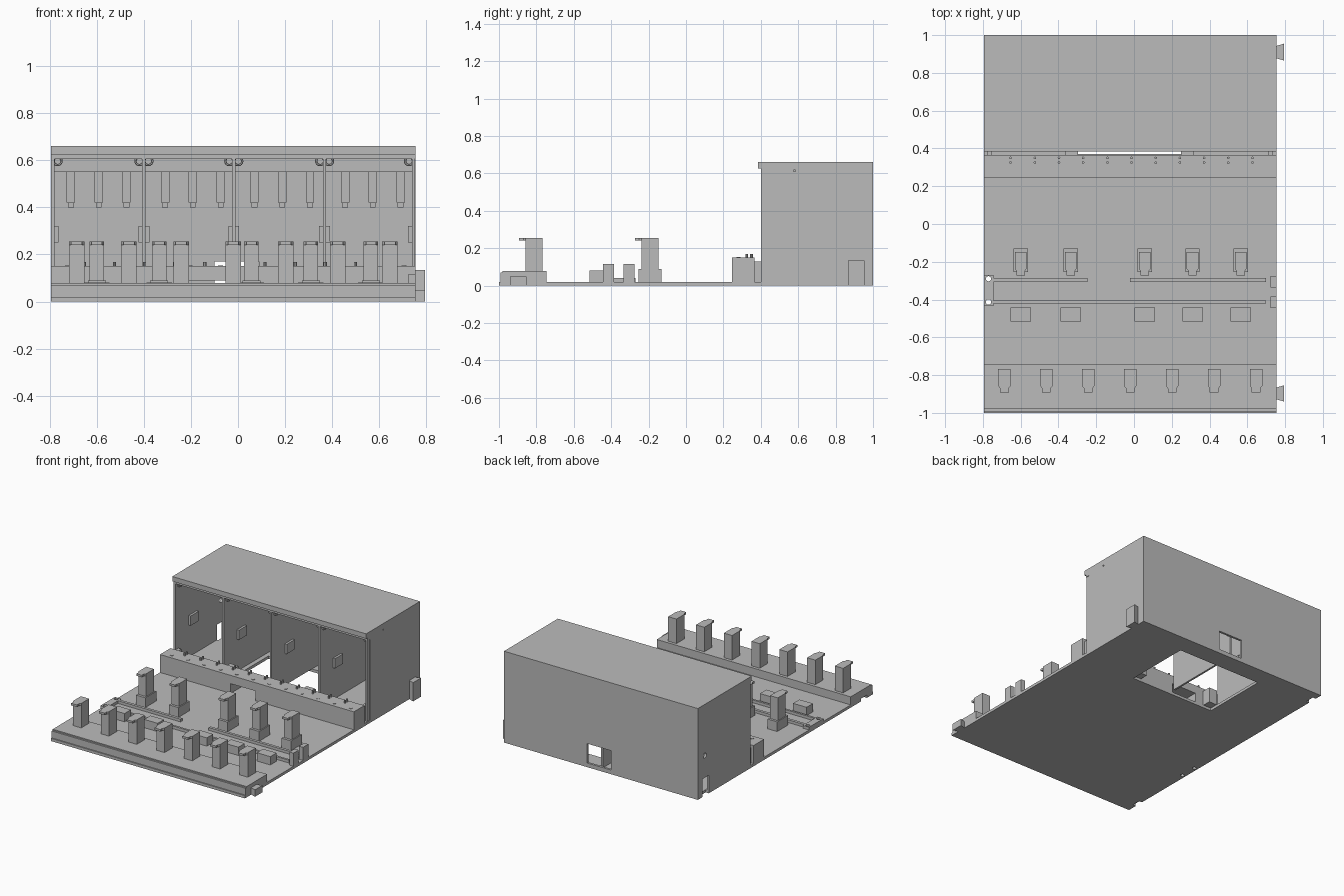
import bpy, bmesh, math
from mathutils import Vector

if "Cube" in bpy.data.objects:
    bpy.data.objects.remove(bpy.data.objects["Cube"], do_unlink=True)

grey = bpy.data.materials.new("plain_grey")
grey.use_nodes = True
grey.diffuse_color = (0.5, 0.5, 0.5, 1)
grey.node_tree.nodes["Principled BSDF"].inputs["Base Color"].default_value = (0.5, 0.5, 0.5, 1)

LEFT, RIGHT = -0.795, 0.755     # side limits of the plate
T = 0.016                       # sheet thickness


def finish(bm, name):
    bmesh.ops.recalc_face_normals(bm, faces=bm.faces)
    mesh = bpy.data.meshes.new(name)
    bm.to_mesh(mesh)
    bm.free()
    mesh.materials.append(grey)
    ob = bpy.data.objects.new(name, mesh)
    bpy.context.collection.objects.link(ob)
    return ob


def box(name, x, y, z):
    """Box from three (low, high) ranges."""
    bm = bmesh.new()
    bmesh.ops.create_cube(bm, size=1)
    for v in bm.verts:
        v.co = Vector([r[0] if c < 0 else r[1] for c, r in zip(v.co, (x, y, z))])
    return finish(bm, name)


def prism(name, outline, z):
    """Flat outline in x, y raised between two heights."""
    bm = bmesh.new()
    face = bm.faces.new([bm.verts.new((x, y, z[0])) for x, y in outline])
    up = bmesh.ops.extrude_face_region(bm, geom=[face])["geom"]
    for v in up:
        if isinstance(v, bmesh.types.BMVert):
            v.co.z = z[1]
    return finish(bm, name)


def rod(name, centre, radius, depth, axis="Z", sides=12):
    bm = bmesh.new()
    bmesh.ops.create_cone(bm, cap_ends=True, segments=sides,
                          radius1=radius, radius2=radius, depth=depth)
    ob = finish(bm, name)
    ob.location = centre
    if axis == "X":
        ob.rotation_euler.y = math.pi / 2
    return ob


def cut(ob, *cutters):
    """Subtract cutters and discard them."""
    bpy.context.view_layer.objects.active = ob
    for c in cutters:
        c.hide_render = True
        mod = ob.modifiers.new("cut", "BOOLEAN")
        mod.operation, mod.solver, mod.object = "DIFFERENCE", "EXACT", c
        bpy.ops.object.modifier_apply(modifier=mod.name)
        bpy.data.objects.remove(c, do_unlink=True)


# Ground plate with floor opening and edge notches
plate = box("base_plate", (LEFT, RIGHT), (-1, 1), (0, 0.02))
cut(plate,
    box("floor_cutter", (-0.36, 0.315), (0.37, 0.86), (-0.1, 0.1)),
    box("notch_cutter", (-0.9, -0.77), (-0.93, -0.865), (-0.1, 0.1)),
    box("notch_cutter", (-0.9, -0.77), (0.875, 0.945), (-0.1, 0.1)))

# Cabinet shell, open at the front
back = box("back_wall", (LEFT, RIGHT), (1 - T, 1), (0.01, 0.65))
cut(back, box("hatch_cutter", (-0.1, 0.09), (0.9, 1.1), (0.03, 0.17)))
box("roof", (LEFT, RIGHT), (0.4, 1), (0.64, 0.66))
box("roof_front_lip", (LEFT, RIGHT), (0.385, 0.4), (0.625, 0.66))
box("roof_under_rail", (LEFT, RIGHT), (0.4, 0.43), (0.605, 0.64))
left_wall = box("right_hand_wall", (LEFT, LEFT + T), (0.4, 1), (0.01, 0.65))
cut(left_wall,
    box("slot_cutter", (-0.9, -0.7), (0.875, 0.945), (-0.1, 0.13)),
    rod("port_cutter", (LEFT, 0.92, 0.29), 0.018, 0.2, "X"))
outer_wall = box("left_hand_wall", (RIGHT - T, RIGHT), (0.43, 1), (0.01, 0.65))
cut(outer_wall, rod("port_cutter", (RIGHT, 0.58, 0.615), 0.006, 0.2, "X"))
box("left_hand_jamb", (RIGHT - T, RIGHT - 0.004), (0.4, 0.43), (0.02, 0.62))

# Compartment dividers with paired rings and catches
dividers = (-0.4, -0.018, 0.368)
for x in dividers:
    box("divider", (x - 0.007, x + 0.007), (0.4, 1 - T), (0.02, 0.64))


def fittings(x, side):
    box("catch", sorted((x, x + side * 0.016)), (0.55, 0.64), (0.25, 0.32))
    bpy.ops.mesh.primitive_torus_add(major_radius=0.017, minor_radius=0.005,
                                     major_segments=16, minor_segments=6,
                                     location=(x + side * 0.012, 0.425, 0.597),
                                     rotation=(math.pi / 2, 0, 0))
    ring = bpy.context.object
    ring.name = "ring"
    ring.data.materials.append(grey)


for x in dividers:
    for side in (-1, 1):
        fittings(x + side * 0.007, side)
fittings(LEFT + T, 1)
fittings(RIGHT - T, -1)

# Hanging posts under a rear ceiling slab
box("ceiling_slab", (LEFT + T, RIGHT - T), (0.84, 1 - T), (0.55, 0.64))
for start in (-0.71, -0.31, 0.07, 0.455):
    for i in range(3):
        x = start + i * 0.118
        box("hanging_post", (x - 0.018, x + 0.018), (0.88, 0.94), (0.42, 0.55))
        box("hanging_hook", (x - 0.012, x + 0.012), (0.855, 0.9), (0.4, 0.42))

# Middle ledge with low notch, pegs and studs
ledge = box("ledge", (LEFT, RIGHT), (0.245, 0.365), (0.02, 0.15))
cut(ledge, box("arch_cutter", (-0.23, -0.03), (0.2, 0.4), (0.01, 0.09)))
for i in range(11):
    for y in (0.325, 0.35):
        rod("peg", (-0.653 + i * 0.128, y, 0.158), 0.007, 0.022, sides=8)
for i in range(12):
    rod("stud", (-0.725 + i * 0.13, 0.28, 0.15), 0.011, 0.006)
for x in (-0.33, 0.282):
    box("ledge_bracket", (x - 0.033, x + 0.033), (0.365, 0.43), (0.02, 0.13))
for x in (LEFT + 0.03, RIGHT - 0.03):
    box("ledge_bracket", (x - 0.012, x + 0.012), (0.365, 0.43), (0.02, 0.13))


def post(x, y, half, z0):
    """Upright post with a cap that narrows toward the front."""
    box("post", (x - half, x + half), (y - 0.045, y + 0.045), (z0, 0.24))
    tip = half * 0.7
    prism("post_cap", [(x - half, y + 0.045), (x - half, y - 0.045), (x - tip, y - 0.058),
                       (x - tip, y - 0.08), (x + tip, y - 0.08), (x + tip, y - 0.058),
                       (x + half, y - 0.045), (x + half, y + 0.045)], (0.24, 0.255))


# Front bench with seven posts
box("front_bench", (LEFT, RIGHT), (-0.98, -0.745), (0.02, 0.078))
box("front_bench_step", (LEFT, RIGHT), (-0.992, -0.98), (0.02, 0.07))
for i in range(7):
    post(-0.686 + i * 0.222, -0.812, 0.033, 0.078)

# Second row of posts on plinths, with low blocks ahead of them
for x in (-0.6, -0.335, 0.057, 0.31, 0.565):
    box("post_plinth", (x - 0.038, x + 0.038), (-0.255, -0.13), (0.02, 0.09))
    post(x, -0.192, 0.031, 0.09)
    box("low_block", (x - 0.054, x + 0.054), (-0.515, -0.443), (0.02, 0.08))

# Rails between their end brackets
box("long_rail", (-0.745, 0.7), (-0.42, -0.405), (0.02, 0.04))
for x in ((-0.745, -0.245), (-0.02, 0.7)):
    box("short_rail", x, (-0.306, -0.286), (0.02, 0.04))
rail_plate = box("rail_plate", (LEFT, -0.745), (-0.435, -0.27), (0.02, 0.04))
cut(rail_plate, *[rod("bolt_cutter", (-0.77, y, 0.03), 0.014, 0.2) for y in (-0.29, -0.413)])
cut(plate, *[rod("bolt_cutter", (-0.77, y, 0), 0.014, 0.2) for y in (-0.29, -0.413)])
for y in ((-0.335, -0.275), (-0.445, -0.385)):
    box("rail_bracket", (0.722, RIGHT), y, (0.02, 0.115))

# Flared joining clips on the left side
for y, half, top in ((-0.897, 0.043, 0.05), (0.91, 0.045, 0.135)):
    prism("joining_clip", [(RIGHT - 0.005, y - half * 0.7), (RIGHT + 0.04, y - half),
                           (RIGHT + 0.04, y + half), (RIGHT - 0.005, y + half * 0.7)], (0, top))
